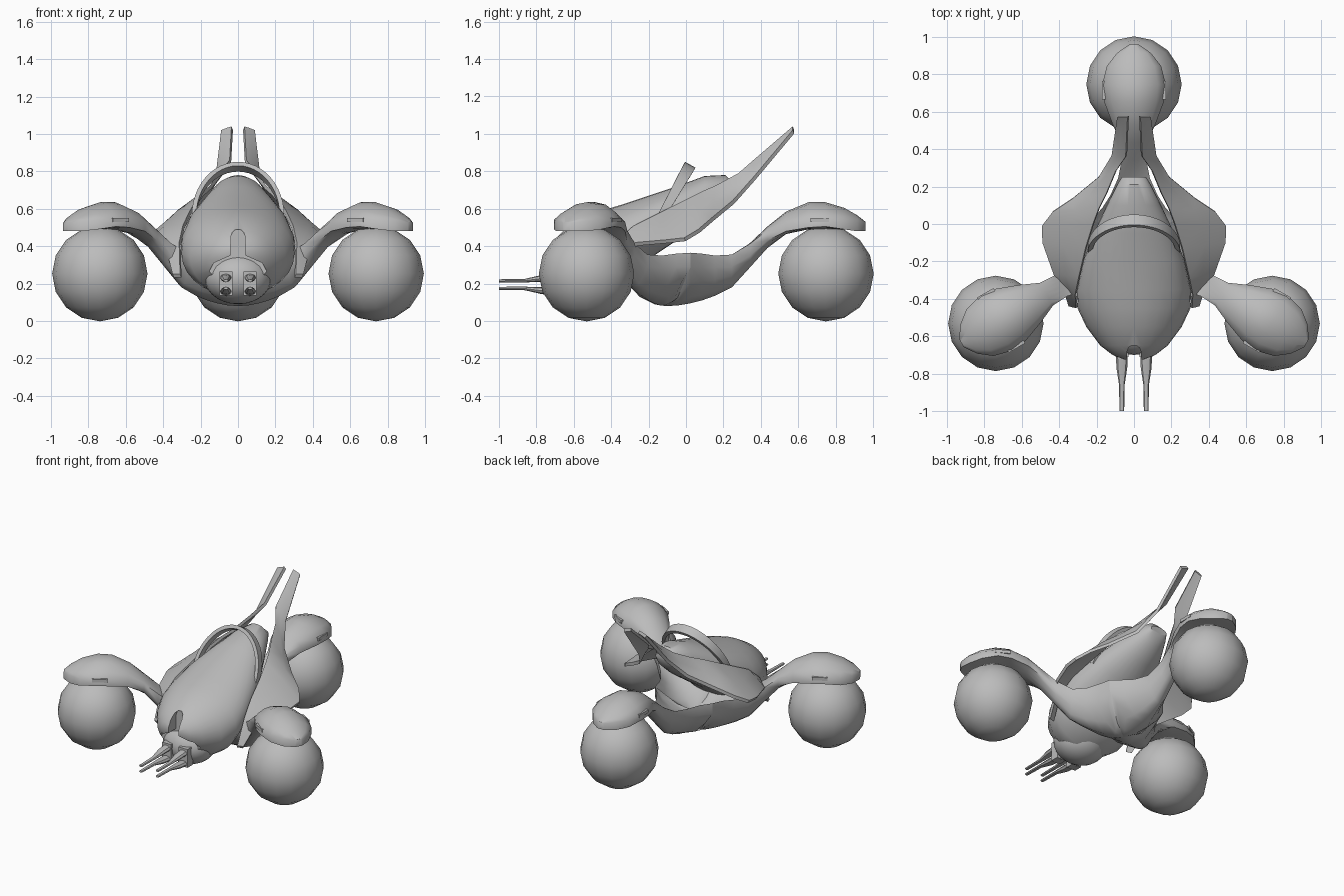
import bpy, bmesh, math
from mathutils import Vector, Matrix

cube = bpy.data.objects.get("Cube")
if cube:
    bpy.data.objects.remove(cube, do_unlink=True)

grey = bpy.data.materials.new("plain_grey")
grey.use_nodes = True
GREY = (0.5, 0.5, 0.5, 1)
grey.diffuse_color = GREY
grey.node_tree.nodes["Principled BSDF"].inputs["Base Color"].default_value = GREY


def finish(name, bm, angle=40, merge=0.0005):
    """Turn a bmesh into a smooth shaded object with sharp creases."""
    bmesh.ops.remove_doubles(bm, verts=bm.verts, dist=merge)
    bmesh.ops.recalc_face_normals(bm, faces=bm.faces)
    mesh = bpy.data.meshes.new(name)
    bm.to_mesh(mesh)
    bm.free()
    obj = bpy.data.objects.new(name, mesh)
    bpy.context.collection.objects.link(obj)
    mesh.materials.append(grey)
    smooth(obj, angle)
    return obj


def smooth(obj, angle):
    bpy.ops.object.select_all(action='DESELECT')
    obj.select_set(True)
    bpy.context.view_layer.objects.active = obj
    bpy.ops.object.shade_smooth_by_angle(angle=math.radians(angle))


def loft(bm, rings, cap_start=True, cap_end=True):
    """Skin a list of closed rings of points."""
    rows = [[bm.verts.new(p) for p in ring] for ring in rings]
    n = len(rows[0])
    for a, b in zip(rows, rows[1:]):
        for i in range(n):
            j = (i + 1) % n
            bm.faces.new((a[i], a[j], b[j], b[i]))
    if cap_start:
        bm.faces.new(rows[0])
    if cap_end:
        bm.faces.new(rows[-1])


def add_box(bm, center, size, turn=Matrix()):
    bmesh.ops.create_cube(bm, size=1, matrix=turn @ Matrix.Translation(center) @ Matrix.Diagonal((*size, 1)))


# Three arms share one hub and repeat every third of a turn
HUB = Matrix.Translation((0, -0.105, 0))
TURNS = [HUB @ Matrix.Rotation(math.radians(a), 4, 'Z') for a in (0, 120, 240)]

# Ball wheels
for name, turn in zip(("rear_ball", "left_ball", "right_ball"), TURNS):
    bm = bmesh.new()
    bmesh.ops.create_uvsphere(bm, u_segments=16, v_segments=8, radius=0.255,
                              matrix=Matrix.Translation(turn @ Vector((0, 0.853, 0.253))))
    finish(name, bm, 60)

# Chassis: distance, half width, edge top, middle top, middle bottom, edge bottom
ARM = [
    (0.0, 0.0, 0.2, 0.2, 0.08, 0.08),
    (0.06, 0.104, 0.25, 0.21, 0.083, 0.125),
    (0.13, 0.225, 0.365, 0.23, 0.095, 0.29),
    (0.19, 0.17, 0.36, 0.25, 0.11, 0.29),
    (0.26, 0.125, 0.35, 0.28, 0.135, 0.285),
    (0.35, 0.085, 0.355, 0.335, 0.18, 0.29),
    (0.45, 0.065, 0.415, 0.42, 0.29, 0.35),
    (0.54, 0.07, 0.485, 0.505, 0.39, 0.43),
    (0.64, 0.115, 0.53, 0.585, 0.465, 0.48),
    (0.76, 0.16, 0.54, 0.635, 0.49, 0.5),
    (0.85, 0.17, 0.545, 0.635, 0.49, 0.505),
    (0.95, 0.145, 0.54, 0.605, 0.49, 0.49),
    (1.02, 0.09, 0.535, 0.565, 0.48, 0.48),
    (1.065, 0.025, 0.525, 0.53, 0.48, 0.48),
]


def arm_ring(t, w, edge, top, bottom, under):
    across = (-1, -0.75, -0.4, 0, 0.4, 0.75, 1)
    upper = [(s * w, t, edge + (top - edge) * (1 - abs(s) ** 2.2)) for s in across]
    lower = [(s * w, t, under + (bottom - under) * (1 - abs(s) ** 1.9)) for s in reversed(across)]
    return upper + lower


bm = bmesh.new()
for turn in TURNS:
    loft(bm, [[turn @ Vector(p) for p in arm_ring(*s)] for s in ARM], cap_start=False)
finish("chassis_and_fenders", bm, 50)

# Small catches set into the fender rims
bm = bmesh.new()
for turn in TURNS:
    for side in (-1, 1):
        add_box(bm, (side * 0.154, 0.82, 0.54), (0.032, 0.1, 0.022), turn)
finish("fender_catches", bm)

# Cockpit shell: y, half width, bottom, top
POD = [
    (-0.725, 0.05, 0.34, 0.4),
    (-0.7, 0.115, 0.28, 0.44),
    (-0.65, 0.18, 0.21, 0.49),
    (-0.55, 0.255, 0.13, 0.55),
    (-0.45, 0.302, 0.13, 0.59),
    (-0.35, 0.305, 0.2, 0.62),
    (-0.2, 0.272, 0.33, 0.67),
    (-0.05, 0.215, 0.43, 0.72),
    (0.1, 0.145, 0.53, 0.775),
    (0.21, 0.09, 0.62, 0.78),
    (0.25, 0.065, 0.69, 0.74),
]


def pod_ring(y, w, bottom, top):
    mid, half = (bottom + top) / 2, (top - bottom) / 2
    angles = [math.tau * k / 28 for k in range(28)]
    return [(w * math.cos(a), y, mid + half * math.sin(a)) for a in angles]


bm = bmesh.new()
loft(bm, [pod_ring(*s) for s in POD])
shell = finish("cockpit_shell", bm)

# Arched face opening with its narrow upper slot
half_arch = [(0.2, 0.1), (0.19, 0.2), (0.13, 0.31), (0.04, 0.35), (0.038, 0.45), (0.03, 0.475), (0.012, 0.49)]
arch = half_arch + [(-x, z) for x, z in reversed(half_arch)]
bm = bmesh.new()
loft(bm, [[(x, y, z) for x, z in arch] for y in (-0.9, -0.64)])
cutter = finish("face_cutter", bm)
cutter.hide_render = True
cut = shell.modifiers.new("face_opening", 'BOOLEAN')
cut.operation = 'DIFFERENCE'
cut.object = cutter
bpy.context.view_layer.objects.active = shell
bpy.ops.object.modifier_apply(modifier=cut.name)
bpy.data.objects.remove(cutter, do_unlink=True)
smooth(shell, 40)

# Nose dome under the shell
bm = bmesh.new()
bmesh.ops.create_uvsphere(bm, u_segments=24, v_segments=14, radius=1,
                          matrix=Matrix.Translation((0, -0.54, 0.23)) @ Matrix.Diagonal((0.18, 0.16, 0.14, 1)))
finish("nose_dome", bm)

# Gun mounts and four tapering barrels
bm = bmesh.new()
for side in (-1, 1):
    add_box(bm, (side * 0.065, -0.68, 0.2), (0.07, 0.06, 0.13))
finish("gun_mounts", bm)

bm = bmesh.new()
for side in (-1, 1):
    for tilt in (-1, 1):
        rings = []
        for y, r, lift in ((-0.66, 0.027, 0.04), (-0.77, 0.023, 0.033), (-0.86, 0.012, 0.021), (-1, 0.01, 0.02)):
            rings.append([(side * 0.065 + 1.25 * r * math.cos(a), y, 0.195 + tilt * lift + 0.8 * r * math.sin(a))
                          for a in (math.tau * k / 8 for k in range(8))])
        loft(bm, rings)
finish("gun_barrels", bm)

# Swept wings: inner edge point and outer edge point along the length
WING = [
    ((0.31, -0.45, 0.25), (0.35, -0.44, 0.25)),
    ((0.315, -0.38, 0.42), (0.375, -0.36, 0.35)),
    ((0.295, -0.28, 0.51), (0.43, -0.27, 0.42)),
    ((0.26, -0.13, 0.585), (0.49, -0.1, 0.435)),
    ((0.22, 0, 0.65), (0.492, -0.01, 0.445)),
    ((0.19, 0.08, 0.69), (0.435, 0.065, 0.49)),
    ((0.15, 0.16, 0.725), (0.33, 0.135, 0.55)),
    ((0.1, 0.28, 0.79), (0.19, 0.25, 0.645)),
    ((0.045, 0.36, 0.86), (0.12, 0.365, 0.775)),
    ((0.035, 0.57, 1.04), (0.09, 0.57, 1.02)),
]
for name, side in (("left_wing", 1), ("right_wing", -1)):
    rings = []
    for inner, outer in WING:
        a, b = Vector(inner), Vector(outer)
        thick = Vector((-0.008, 0.008, -0.018))
        mid = (a + b) / 2 + Vector((0.06, 0, 0.09)) * (b - a).length * 0.25
        ring = [a, mid, b, b + thick, mid + thick, a + thick]
        rings.append([(side * p.x, p.y, p.z) for p in ring])
    bm = bmesh.new()
    loft(bm, rings)
    finish(name, bm, 35)

# Leaning hoop over the cockpit
bm = bmesh.new()
normal = Vector((0, -0.87, 0.49))
up = Vector((0, 0.49, 0.87))
base = Vector((0, -0.135, 0.555))
rings = []
for k in range(25):
    a = math.pi * k / 24
    out = Vector((math.cos(a), 0, 0)) + up * math.sin(a)
    path = base + Vector((0.235 * math.cos(a), 0, 0)) + up * 0.31 * math.sin(a)
    wide = 0.02 + 0.012 * math.sin(a)
    rings.append([path + out * r + normal * n * wide for r, n in ((0.012, -1), (0.012, 1), (-0.012, 1), (-0.012, -1))])
loft(bm, rings)
finish("cockpit_hoop", bm)
